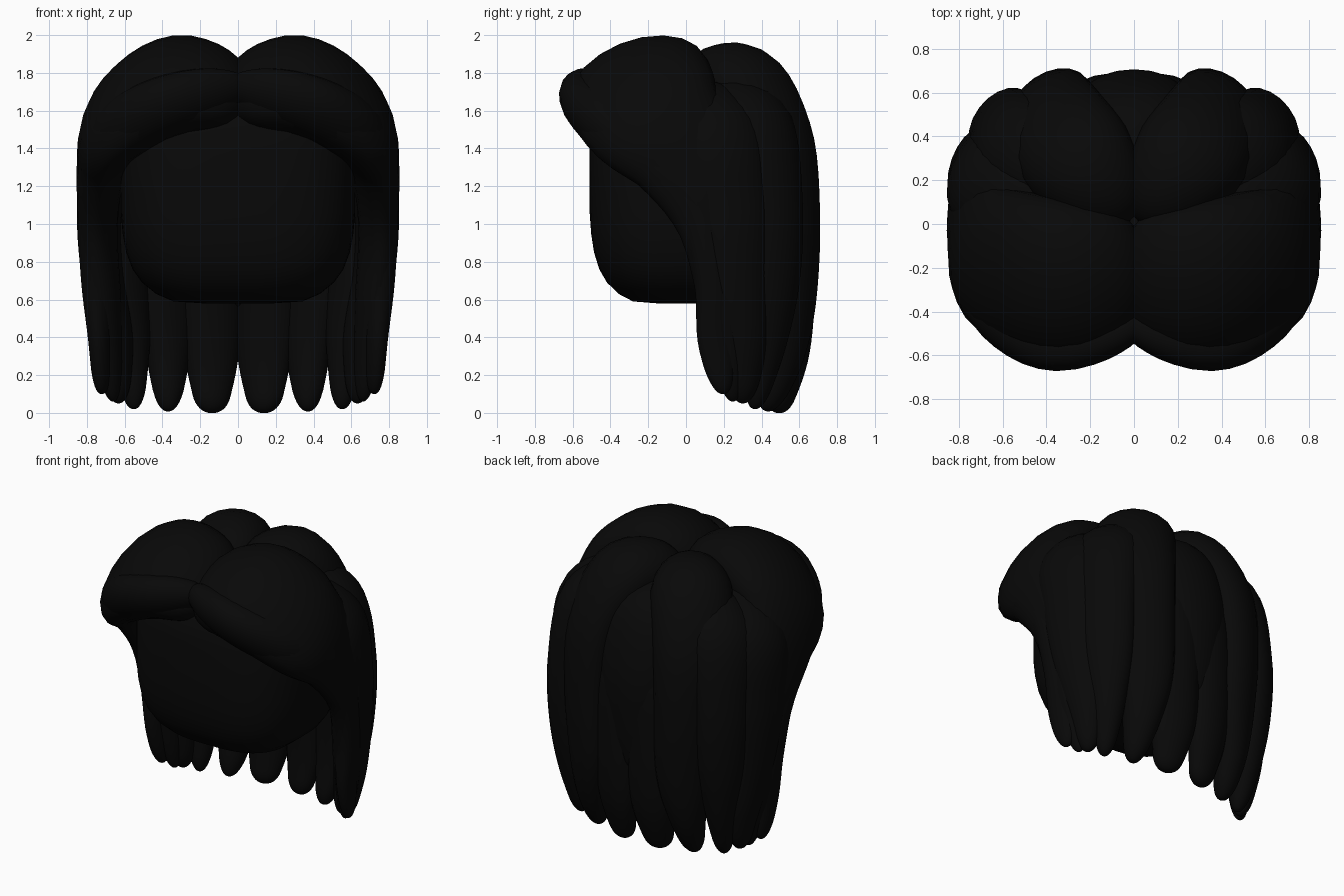
import bpy, bmesh, math
from mathutils import Vector

black = bpy.data.materials.new("soft black")
black.diffuse_color = (0.0025, 0.0025, 0.0025, 1)


def finish(name, bm):
    bmesh.ops.recalc_face_normals(bm, faces=bm.faces[:])
    me = bpy.data.meshes.new(name)
    bm.to_mesh(me)
    bm.free()
    me.materials.append(black)
    ob = bpy.data.objects.new(name, me)
    bpy.context.collection.objects.link(ob)
    for p in me.polygons:
        p.use_smooth = True
    return ob


def skin(name, rings):
    """Join closed rings of points into a capped surface."""
    bm = bmesh.new()
    vs = [[bm.verts.new(p) for p in r] for r in rings]
    n = len(vs[0])
    for a, b in zip(vs, vs[1:]):
        for i in range(n):
            bm.faces.new((a[i], a[(i + 1) % n], b[(i + 1) % n], b[i]))
    bm.faces.new(vs[0][::-1])
    bm.faces.new(vs[-1])
    return finish(name, bm)


def spline(pts, t):
    """Smooth curve through control rows, t from 0 to 1."""
    s = t * (len(pts) - 1)
    i = min(int(s), len(pts) - 2)
    f = s - i
    p = [pts[max(0, min(len(pts) - 1, i + k))] for k in (-1, 0, 1, 2)]
    return [0.5 * (2 * b + (c - a) * f + (2 * a - 5 * b + 4 * c - d) * f * f
                   + (3 * b - a - 3 * c + d) * f ** 3) for a, b, c, d in zip(*p)]


def lock(name, pts, steps=44, sides=20):
    """Flattened strand; rows are x, y, z, half width, half thickness."""
    rings = []
    for k in range(steps + 1):
        t = 0.5 - 0.5 * math.cos(math.pi * k / steps)
        x, y, z, w, th = spline(pts, t)
        c = Vector((x, y, z))
        d = 0.01
        tan = (Vector(spline(pts, min(1, t + d))[:3])
               - Vector(spline(pts, max(0, t - d))[:3])).normalized()
        out = Vector((x, y, max(0, z - 1.1)))
        out = (out - tan * out.dot(tan)).normalized()
        side = tan.cross(out)
        # rounded ends
        e = max(0, 1 - t / 0.10, 1 - (1 - t) / 0.09)
        r = math.sqrt(max(0.0004, 1 - e * e))
        rings.append([c + side * (w * r * math.cos(a)) + out * (th * r * math.sin(a))
                      for a in (2 * math.pi * i / sides for i in range(sides))])
    return skin(name, rings)


def pair(name, pts):
    lock(name + "_right", pts)
    lock(name + "_left", [(-p[0],) + tuple(p[1:]) for p in pts])


def power(v, e):
    return math.copysign(abs(v) ** e, v)


# Head: rounded block with a softened chin
profile = [(0.30, 0.58), (0.55, 0.59), (0.70, 0.63), (0.82, 0.69), (0.90, 0.76),
           (0.955, 0.85), (0.985, 0.95), (1, 1.06), (1, 1.4), (0.95, 1.54),
           (0.82, 1.65), (0.5, 1.74)]
skin("head", [[(0.62 * r * power(math.cos(a), 0.68), 0.51 * r * power(math.sin(a), 0.68), z)
               for a in (2 * math.pi * i / 64 for i in range(64))] for r, z in profile])

# Crown volume sweeping from the parting over each side
pair("crown_lock", [
    (-0.06, -0.22, 1.66, 0.30, 0.17), (0.30, -0.26, 1.735, 0.39, 0.24),
    (0.60, -0.18, 1.58, 0.38, 0.20), (0.71, 0.00, 1.34, 0.29, 0.14),
    (0.74, 0.14, 1.0, 0.19, 0.10), (0.71, 0.20, 0.55, 0.13, 0.09),
    (0.66, 0.25, 0.06, 0.06, 0.05)])

# Fringe band framing the face and falling in front of the ears
pair("fringe_lock", [
    (-0.05, -0.44, 1.73, 0.10, 0.12), (0.32, -0.525, 1.65, 0.13, 0.17),
    (0.57, -0.40, 1.53, 0.16, 0.17), (0.71, -0.18, 1.38, 0.17, 0.13),
    (0.76, 0.06, 1.08, 0.13, 0.09), (0.75, 0.14, 0.7, 0.10, 0.08),
    (0.73, 0.16, 0.38, 0.10, 0.06), (0.72, 0.20, 0.10, 0.06, 0.045)])

# Side locks behind the ears
pair("side_lock", [
    (0.36, 0.06, 1.66, 0.18, 0.16), (0.65, 0.17, 1.47, 0.24, 0.16),
    (0.73, 0.25, 1.1, 0.20, 0.11), (0.72, 0.28, 0.75, 0.17, 0.10),
    (0.66, 0.31, 0.38, 0.13, 0.10), (0.63, 0.30, 0.05, 0.06, 0.05)])
pair("rear_side_lock", [
    (0.30, 0.20, 1.66, 0.20, 0.16), (0.52, 0.36, 1.51, 0.23, 0.17),
    (0.60, 0.45, 1.1, 0.19, 0.13), (0.60, 0.45, 0.7, 0.17, 0.12),
    (0.57, 0.42, 0.35, 0.11, 0.10), (0.55, 0.36, 0.02, 0.05, 0.05)])

# Large back locks with raised humps on top
pair("back_lock", [
    (0.02, 0.02, 1.70, 0.15, 0.16), (0.24, 0.28, 1.75, 0.26, 0.205),
    (0.37, 0.48, 1.47, 0.24, 0.16), (0.38, 0.55, 1.05, 0.20, 0.14),
    (0.37, 0.55, 0.6, 0.18, 0.12), (0.37, 0.51, 0.28, 0.12, 0.10),
    (0.37, 0.42, 0.01, 0.06, 0.06)])

# Centre back strands under one wide covering lock
pair("inner_back_lock", [
    (0.10, 0.40, 1.55, 0.14, 0.12), (0.14, 0.53, 1.2, 0.18, 0.13),
    (0.15, 0.56, 0.75, 0.18, 0.12), (0.14, 0.55, 0.32, 0.15, 0.10),
    (0.14, 0.48, 0.0, 0.08, 0.06)])
lock("centre_back_lock", [
    (0, 0.22, 1.65, 0.16, 0.12), (0, 0.44, 1.59, 0.25, 0.15),
    (0, 0.55, 1.25, 0.26, 0.15), (0, 0.57, 0.85, 0.20, 0.12),
    (0, 0.57, 0.55, 0.12, 0.07)])
